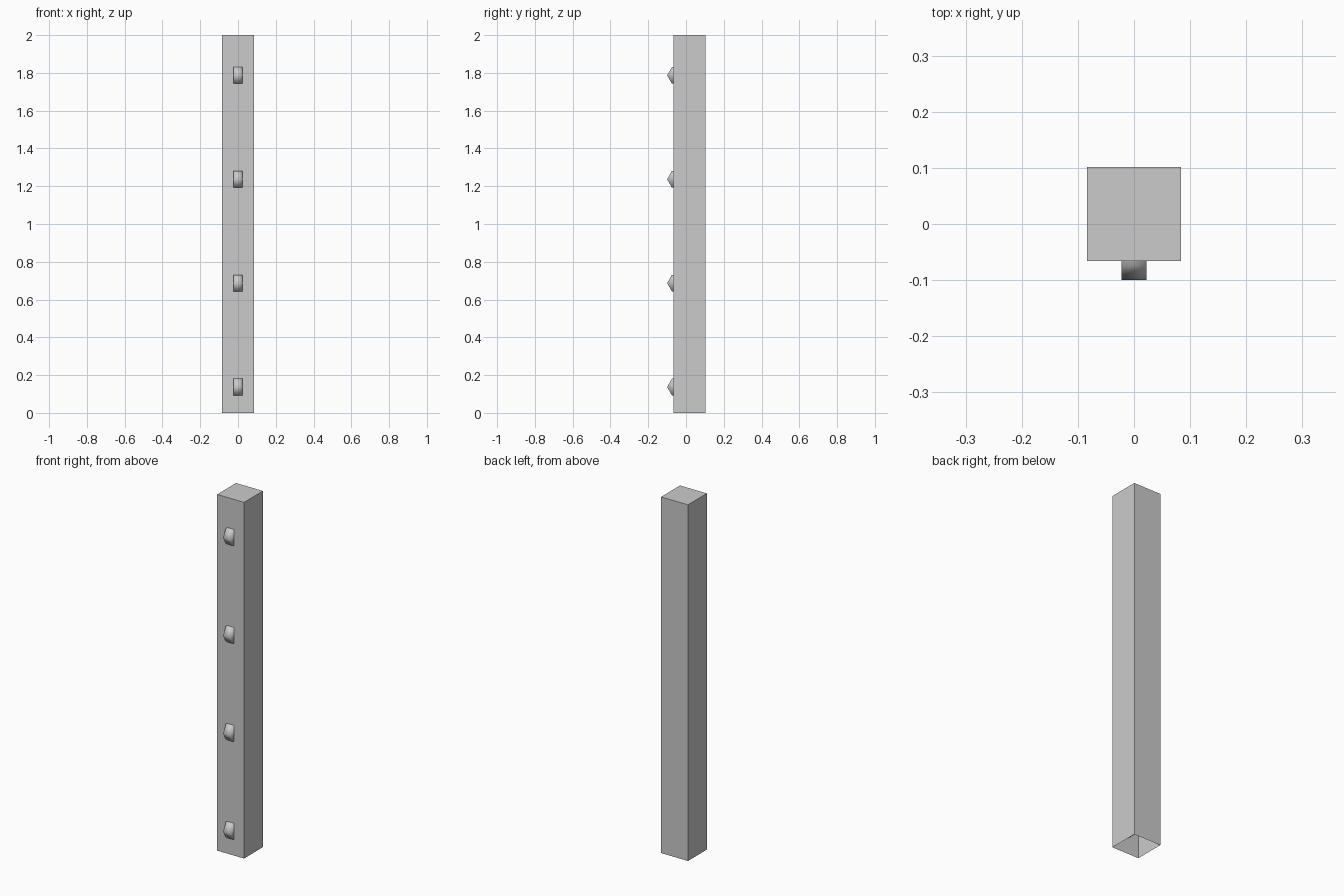
import bpy, bmesh, math
from mathutils import Matrix

if "Cube" in bpy.data.objects:
    bpy.data.objects.remove(bpy.data.objects["Cube"])

def make_object(name, bm, smooth=False):
    for f in bm.faces:
        f.smooth = smooth
    mesh = bpy.data.meshes.new(name)
    bm.to_mesh(mesh)
    bm.free()
    obj = bpy.data.objects.new(name, mesh)
    bpy.context.collection.objects.link(obj)
    return obj

# Square hollow post, open underneath
bm = bmesh.new()
bmesh.ops.create_cube(bm, size=1, matrix=Matrix.Translation((0, 0.018, 1)) @ Matrix.Diagonal((0.167, 0.168, 2, 1)))
bottom = [f for f in bm.faces if f.normal.z < -0.9]
bmesh.ops.delete(bm, geom=bottom, context='FACES_ONLY')
make_object("post", bm)

# Smooth six-sided pegs lying across the post, half sunk into its front
for i in range(4):
    bm = bmesh.new()
    place = (Matrix.Translation((0, -0.049, 0.137 + 0.55 * i))
             @ Matrix.Rotation(math.pi / 2, 4, 'Y')
             @ Matrix.Rotation(math.pi / 2, 4, 'Z'))
    bmesh.ops.create_cone(bm, cap_ends=True, segments=6, radius1=0.051,
                          radius2=0.051, depth=0.045, matrix=place)
    # keep a corner pointing to the front
    corner = min(v.co.y for v in bm.verts)
    if corner > -0.098:
        bmesh.ops.rotate(bm, verts=bm.verts, cent=place.translation,
                         matrix=Matrix.Rotation(math.pi / 6, 3, 'X'))
    make_object(f"peg_{i + 1}", bm, smooth=True)
